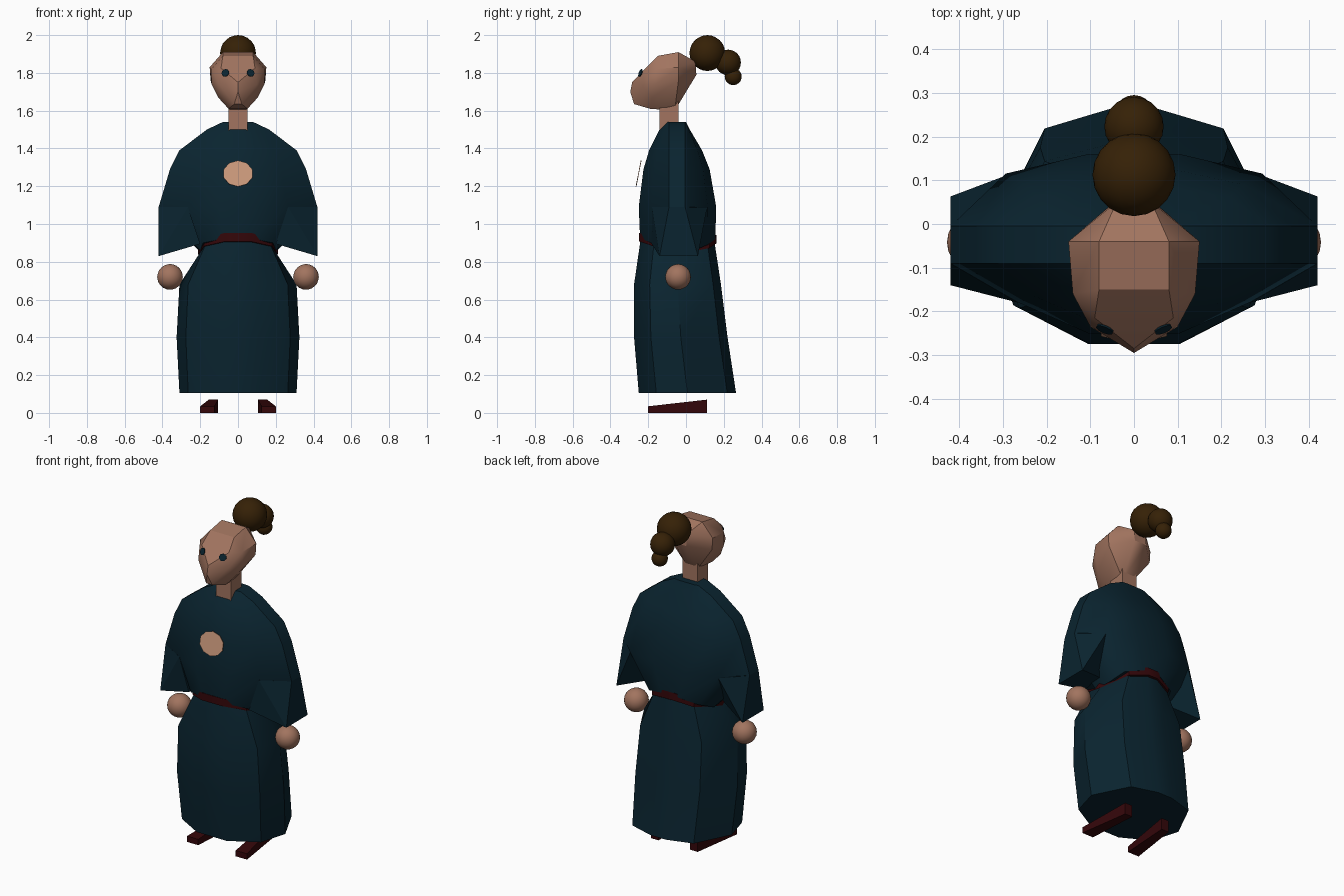
import bpy, bmesh, math
from mathutils import Vector

if "Cube" in bpy.data.objects:
    bpy.data.objects.remove(bpy.data.objects["Cube"])


def material(name, rgb):
    m = bpy.data.materials.new(name)
    m.diffuse_color = (*rgb, 1)
    m.use_nodes = True
    m.node_tree.nodes["Principled BSDF"].inputs["Base Color"].default_value = m.diffuse_color
    return m


TEAL = material("dark teal", (0.003, 0.0175, 0.029))
SKIN = material("skin", (0.36, 0.175, 0.115))
PEACH = material("peach", (0.6, 0.32, 0.2))
HAIR = material("dark brown", (0.036, 0.015, 0.002))
RED = material("dark red", (0.035, 0.002, 0.003))


def finish(bm, name, mat, angle=38):
    bmesh.ops.recalc_face_normals(bm, faces=bm.faces)
    me = bpy.data.meshes.new(name)
    bm.to_mesh(me)
    bm.free()
    me.materials.append(mat)
    ob = bpy.data.objects.new(name, me)
    bpy.context.collection.objects.link(ob)
    bpy.ops.object.select_all(action='DESELECT')
    ob.select_set(True)
    bpy.context.view_layer.objects.active = ob
    bpy.ops.object.shade_smooth_by_angle(angle=math.radians(angle))
    return ob


def loft(name, halves, mat):
    """Skin half outlines (mirrored in x) stacked from bottom to top."""
    bm = bmesh.new()
    rings = []
    for half in halves:
        full = half + [(-x, y, z) for x, y, z in reversed(half)]
        rings.append([bm.verts.new(p) for p in full])
    n = len(rings[0])
    for a, b in zip(rings, rings[1:]):
        for i in range(n):
            j = (i + 1) % n
            bm.faces.new((a[i], a[j], b[j], b[i]))
    bm.faces.new(rings[0])
    bm.faces.new(rings[-1])
    return finish(bm, name, mat)


def hull(name, pts, mat, angle=20):
    bm = bmesh.new()
    for p in pts:
        bm.verts.new(p)
    res = bmesh.ops.convex_hull(bm, input=bm.verts)
    junk = {g for g in res["geom_interior"] + res["geom_unused"]
            if isinstance(g, bmesh.types.BMVert)}
    bmesh.ops.delete(bm, geom=list(junk), context='VERTS')
    return finish(bm, name, mat, angle)


def ball(name, loc, r, mat):
    bm = bmesh.new()
    bmesh.ops.create_icosphere(bm, subdivisions=3, radius=r)
    bmesh.ops.translate(bm, vec=loc, verts=bm.verts)
    return finish(bm, name, mat)


def plate(name, loc, normal, r, sides, mat, squash=1):
    bm = bmesh.new()
    bmesh.ops.create_cone(bm, cap_ends=True, segments=sides, radius1=r, radius2=r, depth=0.004)
    bmesh.ops.scale(bm, vec=(1, squash, 1), verts=bm.verts)
    rot = Vector(normal).to_track_quat('Z', 'Y').to_matrix()
    bmesh.ops.rotate(bm, matrix=rot, verts=bm.verts)
    bmesh.ops.translate(bm, vec=loc, verts=bm.verts)
    return finish(bm, name, mat)


def both(pts):
    return [(s * x, y, z) for x, y, z in pts for s in (1, -1)]


# Ten-sided skirt outline; the waist dips at the sides
U, V, DIP = (.32, .85, 1, .66, .16), (0, .18, .5, .91, 1), (0, -.025, -.07, -.035, -.01)


def body_ring(w, front, back, z, dip=0):
    return [(u * w, front + v * (back - front), z + d * dip) for u, v, d in zip(U, V, DIP)]


loft("skirt", [body_ring(.31, -.25, .265, .105), body_ring(.325, -.275, .22, .4),
               body_ring(.31, -.275, .185, .68), body_ring(.2, -.24, .15, .92, 1)], TEAL)
# Belt
loft("belt", [body_ring(.212, -.25, .162, .908, 1), body_ring(.212, -.25, .162, .953, 1)], RED)


# Upper robe: twelve-sided, with narrow flat sides at the shoulders
def mantle_ring(x, front, back, z):
    return [(.25 * x, front, z), (.63 * x, front + .44 * (-.09 - front), z), (x, -.09, z),
            (x, -.005, z), (.7 * x, .72 * back, z), (.25 * x, back, z)]


waist = [(.065, -.243, .925), (.185, -.185, .9), (.2, -.09, .86),
         (.2, .02, .85), (.165, .115, .89), (.06, .155, .92)]
loft("upper_robe", [waist, mantle_ring(.42, -.25, .16, 1.09), mantle_ring(.36, -.225, .125, 1.29),
                    mantle_ring(.31, -.195, .085, 1.39), mantle_ring(.165, -.14, .02, 1.5),
                    mantle_ring(.08, -.1, 0, 1.54)], TEAL)

for s, side in ((1, "right"), (-1, "left")):
    # Flared sleeve
    hull("sleeve_" + side, [(s * x, y, z) for x, y, z in (
        (.42, -.14, .83), (.42, .063, .83), (.42, -.09, 1.09), (.42, -.005, 1.09),
        (.2, -.182, .895), (.22, -.02, .89), (.265, -.18, 1.09), (.29, .112, 1.09))], TEAL)
    ball("hand_" + side, (s * .36, -.042, .72), .068, SKIN)
    # Wedge shoe, toes turned out
    hull("shoe_" + side, [(s * x, y, z) for x, y, zt in (
        (.125, -.2, .035), (.2, -.2, .035), (.105, .11, .07), (.155, .11, .07))
        for z in (0, zt)], RED)
    plate("eye_" + side, (s * .067, -.241, 1.8), (s * .35, -.85, .35), .021, 10, TEAL)

# Neck and faceted head
hull("neck", both([(.05, -.14, 1.48), (.05, -.04, 1.48), (.05, -.14, 1.65), (.05, -.04, 1.65)]), SKIN)
hull("head", both([(.08, -.15, 1.89), (.08, -.04, 1.91), (.04, .05, 1.86), (.04, .055, 1.79),
                   (.15, -.04, 1.83), (.145, -.04, 1.76), (.14, -.16, 1.82), (.14, -.16, 1.74),
                   (.09, -.215, 1.825), (.1, -.235, 1.74), (.105, -.18, 1.67),
                   (0, -.285, 1.75), (0, -.295, 1.70),
                   (.02, -.275, 1.635), (.05, -.19, 1.61), (.03, -.06, 1.6)]), SKIN, 32)

# Hair bun and tail
for name, y, z, r in (("hair_bun", .113, 1.905, .095), ("hair_tail", .223, 1.855, .068),
                      ("hair_tip", .25, 1.78, .045)):
    ball(name, (0, y, z), r, HAIR)

# Round plate in front of the chest
plate("chest_disc", (0, -.251, 1.267), (0, -.98, .19), .08, 10, PEACH, .88)
